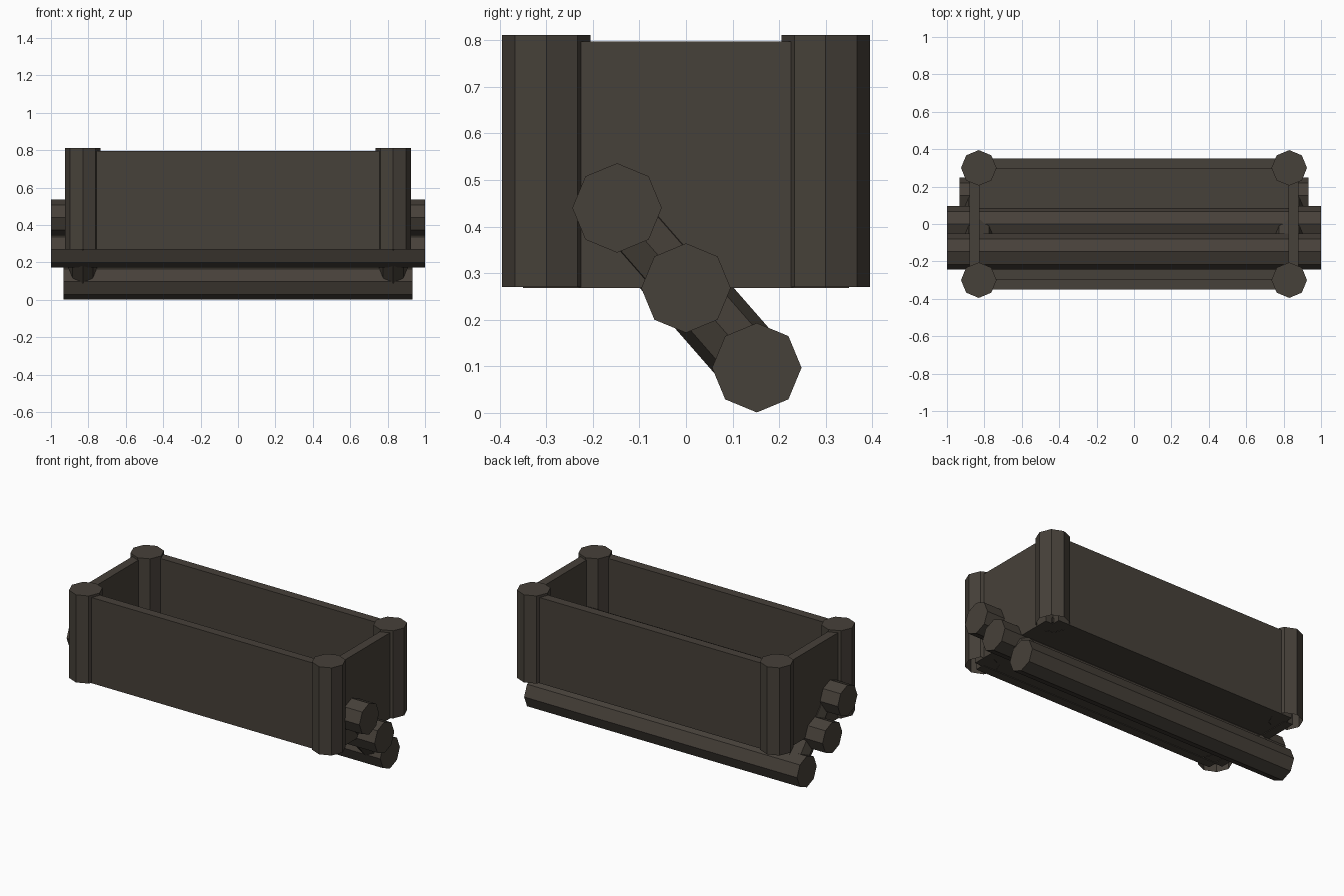
import bpy, bmesh, math
from mathutils import Vector

if "Cube" in bpy.data.objects:
    bpy.data.objects.remove(bpy.data.objects["Cube"])

wood = bpy.data.materials.new("dark_wood")
wood.diffuse_color = (0.062, 0.052, 0.041, 1)
wood.use_nodes = True
wood.node_tree.nodes["Principled BSDF"].inputs["Base Color"].default_value = wood.diffuse_color


def finish(bm, name):
    me = bpy.data.meshes.new(name)
    bm.to_mesh(me)
    bm.free()
    me.materials.append(wood)
    ob = bpy.data.objects.new(name, me)
    bpy.context.collection.objects.link(ob)
    return ob


def octagon_bar(name, a, b, r, open_bottom=False):
    """Eight-sided bar from point a to point b."""
    a, b = Vector(a), Vector(b)
    d = b - a
    bm = bmesh.new()
    bmesh.ops.create_cone(bm, cap_ends=True, segments=8, radius1=r, radius2=r, depth=d.length)
    if open_bottom:
        low = [f for f in bm.faces if f.normal.z < -0.9]
        bmesh.ops.delete(bm, geom=low, context='FACES_ONLY')
    ob = finish(bm, name)
    ob.location = (a + b) / 2
    ob.rotation_mode = 'QUATERNION'
    ob.rotation_quaternion = Vector((0, 0, 1)).rotation_difference(d)
    return ob


def box(name, lo, hi):
    bm = bmesh.new()
    bmesh.ops.create_cube(bm, size=1)
    for v in bm.verts:
        v.co = [lo[i] + (v.co[i] + 0.5) * (hi[i] - lo[i]) for i in range(3)]
    return finish(bm, name)


# Corner posts, open underneath
for sx in (-1, 1):
    for sy in (-1, 1):
        octagon_bar("corner_post", (sx * 0.83, sy * 0.30, 0.27),
                    (sx * 0.83, sy * 0.30, 0.811), 0.095, True)

# Wall panels
box("front_wall", (-0.83, -0.35, 0.268), (0.83, -0.295, 0.797))
box("back_wall", (-0.83, 0.295, 0.268), (0.83, 0.35, 0.797))
box("left_wall", (-0.88, -0.30, 0.268), (-0.825, 0.30, 0.797))
box("right_wall", (0.825, -0.30, 0.268), (0.88, 0.30, 0.797))

# Floor board
box("floor", (-0.84, -0.31, 0.272), (0.84, 0.31, 0.30))

# Long rails stepping down from front to back
for name, x, y, z in (("upper_rail", 1.0, -0.148, 0.44),
                      ("middle_rail", 1.0, 0.0, 0.268),
                      ("lower_rail", 0.932, 0.152, 0.097)):
    octagon_bar(name, (-x, y, z), (x, y, z), 0.096)

# Diagonal braces joining the rails
for sx in (-1, 1):
    octagon_bar("diagonal_brace", (sx * 0.83, 0.14, 0.11), (sx * 0.83, -0.14, 0.43), 0.076)
